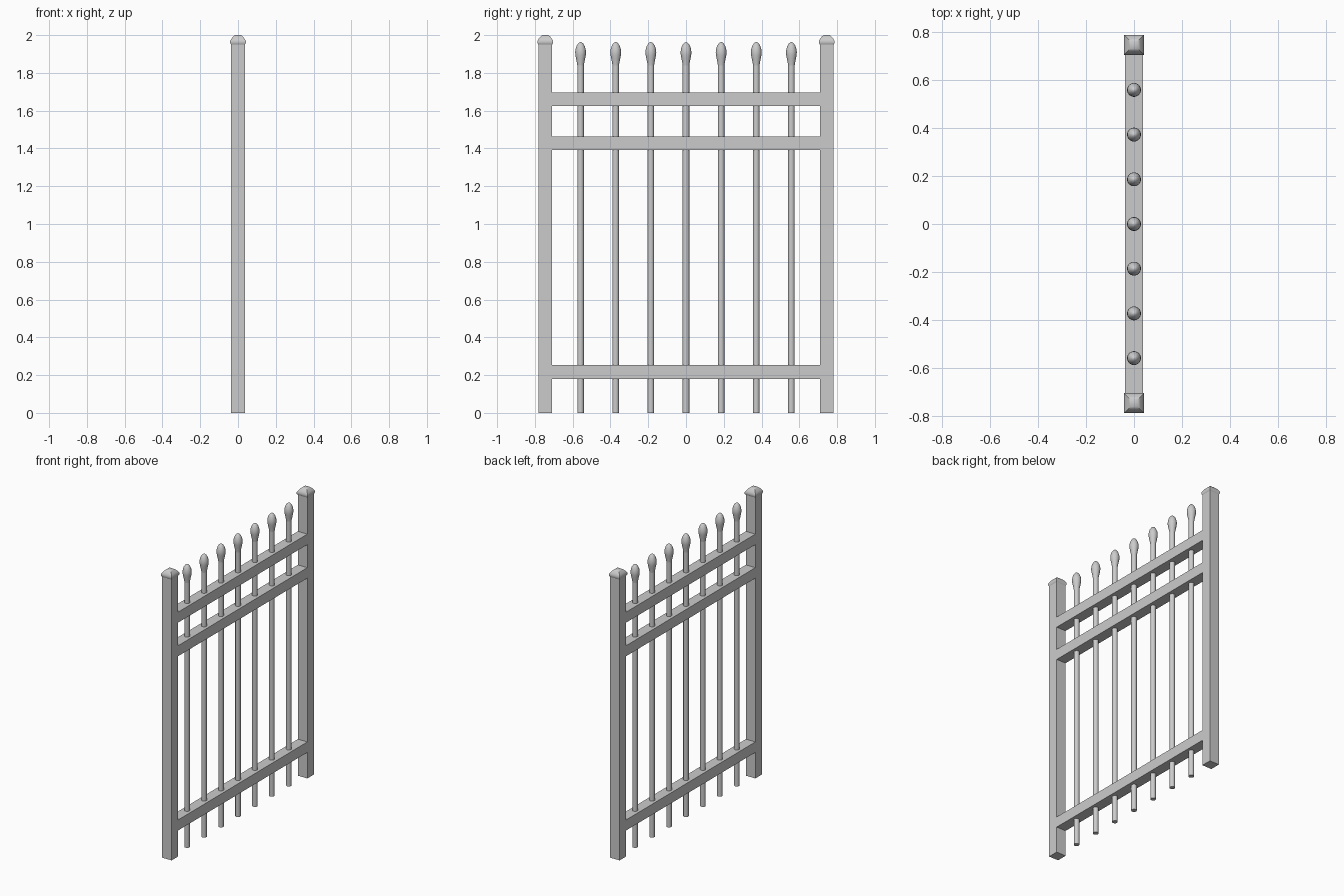
import bpy, bmesh
from math import cos, sin, pi

if "Cube" in bpy.data.objects:
    bpy.data.objects.remove(bpy.data.objects["Cube"])

POST_Y = 0.745
HALF = 0.0365


def finish(name, bm, smooth=None):
    bmesh.ops.recalc_face_normals(bm, faces=bm.faces[:])
    me = bpy.data.meshes.new(name)
    bm.to_mesh(me)
    bm.free()
    ob = bpy.data.objects.new(name, me)
    bpy.context.collection.objects.link(ob)
    if smooth is not None:
        bpy.ops.object.select_all(action='DESELECT')
        ob.select_set(True)
        bpy.context.view_layer.objects.active = ob
        bpy.ops.object.shade_smooth_by_angle(angle=smooth)
    return ob


def lofted(name, profile, sides, y, smooth=None):
    """Stack of regular polygon rings (radius, z), closed at both ends."""
    bm = bmesh.new()
    rings = []
    for r, z in profile:
        k = r * 2 ** 0.5 if sides == 4 else r  # squares use half width
        rings.append([bm.verts.new((k * cos(2 * pi * (i + 0.5) / sides),
                                    y + k * sin(2 * pi * (i + 0.5) / sides), z))
                      for i in range(sides)])
    for a, b in zip(rings, rings[1:]):
        for i in range(sides):
            j = (i + 1) % sides
            bm.faces.new((a[i], a[j], b[j], b[i]))
    bm.faces.new(rings[0][::-1])
    bm.faces.new(rings[-1])
    return finish(name, bm, smooth)


# square posts with overhanging, domed caps
cap = [(HALF, 1.95), (0.0415, 1.958), (0.0415, 1.970), (0.034, 1.982),
       (0.025, 1.993), (0.016, 2.0)]
for side, y in (("left", -POST_Y), ("right", POST_Y)):
    lofted(f"{side}_post", [(HALF, 0), (HALF, 1.952)], 4, y)
    lofted(f"{side}_post_cap", cap, 4, y, smooth=0.7)

# horizontal rails between the posts
for name, z in (("bottom_rail", 0.217), ("middle_rail", 1.427), ("top_rail", 1.66)):
    bm = bmesh.new()
    bmesh.ops.create_cube(bm, size=1)
    for v in bm.verts:
        v.co = (v.co.x * 2 * HALF, v.co.y * 2 * (POST_Y - HALF + 0.002),
                z + v.co.z * 2 * HALF)
    finish(name, bm)

# round pickets with spear finials
finial = [(0.017, 1.835), (0.019, 1.85), (0.024, 1.875), (0.028, 1.895),
          (0.029, 1.91), (0.027, 1.926), (0.022, 1.942), (0.014, 1.955),
          (0.007, 1.961), (0.002, 1.963)]
for i in range(7):
    y = (i - 3) * 0.186
    lofted(f"picket_{i + 1}", [(0.0175, 0), (0.0175, 1.84)], 20, y, smooth=0.7)
    lofted(f"finial_{i + 1}", finial, 20, y, smooth=0.8)
